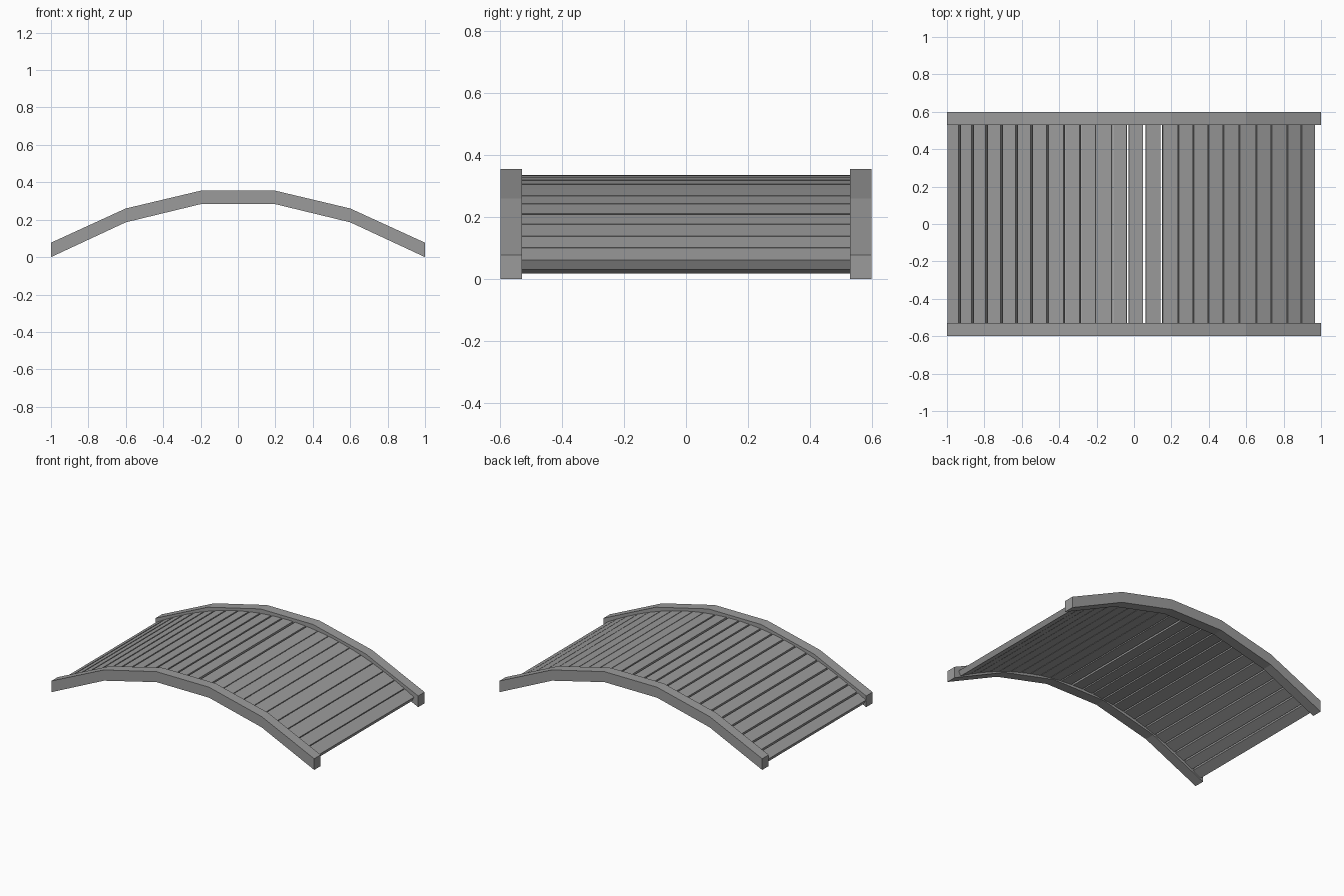
import bpy, bmesh, math
from mathutils import Matrix, Vector

cube = bpy.data.objects.get("Cube")
if cube:
    bpy.data.objects.remove(cube, do_unlink=True)

grey = bpy.data.materials.new("plain grey")
grey.use_nodes = True
colour = (0.33, 0.33, 0.33, 1)
grey.diffuse_color = colour
grey.node_tree.nodes["Principled BSDF"].inputs["Base Color"].default_value = colour


def make_object(name, bm):
    bmesh.ops.recalc_face_normals(bm, faces=bm.faces[:])
    mesh = bpy.data.meshes.new(name)
    bm.to_mesh(mesh)
    bm.free()
    mesh.materials.append(grey)
    obj = bpy.data.objects.new(name, mesh)
    bpy.context.collection.objects.link(obj)
    return obj


# Faceted side rails: half profile (x, bottom, top), mirrored in x
HALF = [(0.2, 0.283, 0.355), (0.6, 0.186, 0.26), (1.0, 0.0, 0.077)]
STATIONS = [(-x, b, t) for x, b, t in reversed(HALF)] + HALF


def rail(name, y_in, y_out):
    bm = bmesh.new()
    rings = [[bm.verts.new((x, y, z)) for y, z in
              ((y_in, b), (y_out, b), (y_out, t), (y_in, t))]
             for x, b, t in STATIONS]
    for r, s in zip(rings, rings[1:]):
        for i in range(4):
            j = (i + 1) % 4
            bm.faces.new((r[i], r[j], s[j], s[i]))
    bm.faces.new(rings[0])
    bm.faces.new(rings[-1])
    make_object(name, bm)


rail("front_rail", -0.53, -0.6)
rail("back_rail", 0.53, 0.6)

# Deck planks, tilted along a shallow arch, with uneven spacing
THICK, WIDTH, CROWN, BEND = 0.035, 1.06, 0.335, 0.292
PITCHES = [13, 13, 14, 15, 15, 15, 16, 17, 16, 16, 16, 15,
           17, 17, 16, 15, 15, 15, 16, 17, 15, 16, 14, 14]
scale = 1.97 / sum(PITCHES)
left = -0.997
for n, pitch in enumerate(PITCHES):
    right = left + pitch * scale
    x = (left + right) / 2
    angle = math.atan(2 * BEND * x)
    gap = 0.016 if n == 12 else 0.011 if n < 14 else 0.005
    length = (right - left) / math.cos(angle) - gap
    turn = Matrix.Rotation(angle, 4, 'Y')
    top = Vector((x - gap / 2, 0, CROWN - BEND * x * x))
    centre = top - turn @ Vector((0, 0, THICK / 2))
    bm = bmesh.new()
    bmesh.ops.create_cube(bm, size=1, matrix=Matrix.Translation(centre) @ turn
                          @ Matrix.Diagonal((length, WIDTH, THICK, 1)))
    make_object(f"deck_plank_{n + 1}", bm)
    left = right
